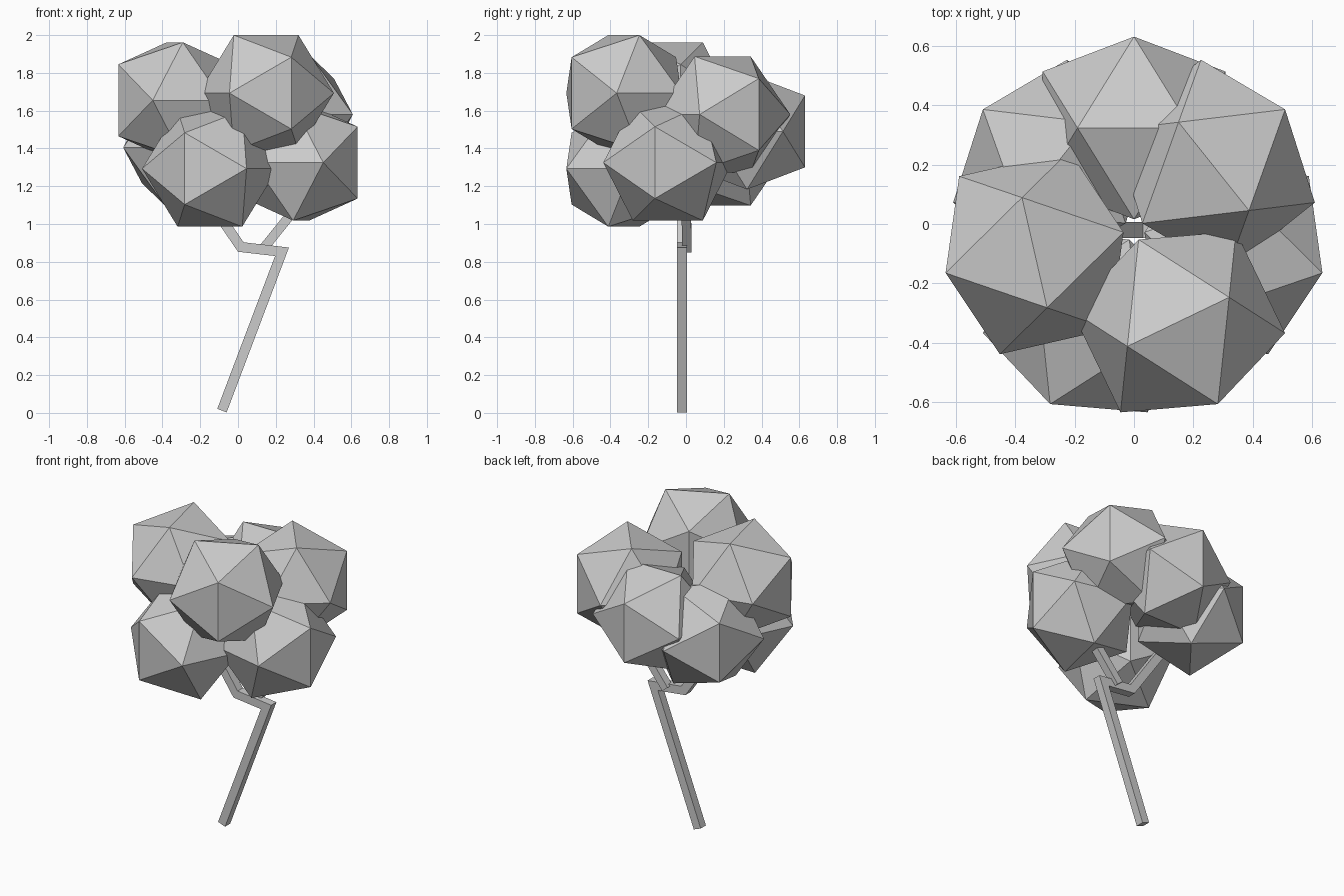
import bpy, bmesh, math
from mathutils import Vector

if "Cube" in bpy.data.objects:
    bpy.data.objects.remove(bpy.data.objects["Cube"])


def add_object(name, bm):
    bmesh.ops.recalc_face_normals(bm, faces=bm.faces)
    mesh = bpy.data.meshes.new(name)
    bm.to_mesh(mesh)
    bm.free()
    obj = bpy.data.objects.new(name, mesh)
    bpy.context.collection.objects.link(obj)
    return obj


def square_limb(name, path, width=0.053):
    """Square tube with mitred bends; each path lies roughly in the XZ plane."""
    pts = [Vector(p) for p in path]
    bm = bmesh.new()
    rings = []
    for i, p in enumerate(pts):
        d_in = (p - pts[max(i - 1, 0)]).normalized()
        d_out = (pts[min(i + 1, len(pts) - 1)] - p).normalized()
        tangent = (d_in + d_out).normalized()
        side = Vector((tangent.z, 0, -tangent.x)).normalized()
        ref = d_out if d_out.length else d_in
        side *= 1 / max(0.5, tangent.dot(ref))
        depth = Vector((0, 1, 0))
        h = width / 2
        rings.append([bm.verts.new(p + side * h * a + depth * h * b)
                      for a, b in ((-1, -1), (1, -1), (1, 1), (-1, 1))])
    for r, s in zip(rings, rings[1:]):
        for k in range(4):
            bm.faces.new((r[k], r[(k + 1) % 4], s[(k + 1) % 4], s[k]))
    bm.faces.new(rings[0])
    bm.faces.new(rings[-1])
    return add_object(name, bm)


def leaf_clump(name, centre, angle):
    """Icosahedron resting on an edge, with another edge facing outwards."""
    a, b = 0.19, 0.307
    out = Vector((math.cos(angle), math.sin(angle), 0))
    side = Vector((-out.y, out.x, 0))
    up = Vector((0, 0, 1))
    bm = bmesh.new()
    for s in (-a, a):
        for t in (-b, b):
            for along, across in ((side, up), (out, side), (up, out)):
                bm.verts.new(Vector(centre) + along * s + across * t)
    bmesh.ops.convex_hull(bm, input=bm.verts)
    return add_object(name, bm)


# Leaning trunk that doubles back into the left branch
square_limb("trunk", [(-0.085, -0.02, 0.012), (0.233, -0.02, 0.853),
                      (0.015, -0.02, 0.878), (-0.24, -0.02, 1.25)])

# Right branch forking from the bend
square_limb("right_branch", [(0.13, 0.005, 0.865), (0.36, 0.0, 1.15)], 0.05)

# Ring of seven leaf clumps at varying heights
heights = [1.49, 1.58, 1.325, 1.693, 1.293, 1.655, 1.405]
for i, z in enumerate(heights):
    ang = math.pi / 2 - i * math.tau / 7
    leaf_clump(f"leaf_clump_{i + 1}",
               (0.343 * math.cos(ang), 0.343 * math.sin(ang) - 0.02, z), ang)
